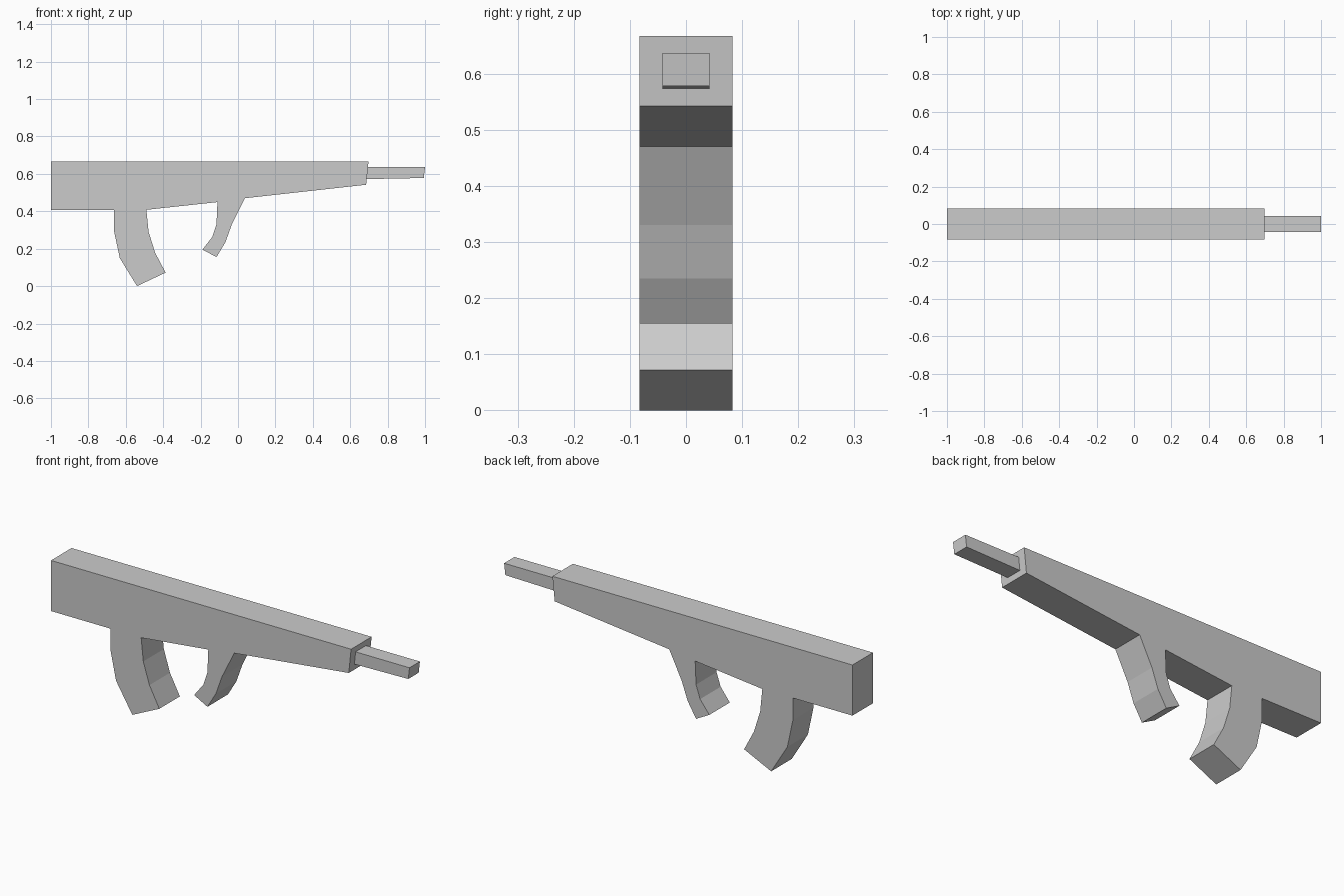
import bpy
import bmesh

if "Cube" in bpy.data.objects:
    bpy.data.objects.remove(bpy.data.objects["Cube"])


def prism(name, profile, half_width):
    """Extrude an (x, z) outline symmetrically along y."""
    bm = bmesh.new()
    face = bm.faces.new([bm.verts.new((x, -half_width, z)) for x, z in profile])
    new = bmesh.ops.extrude_face_region(bm, geom=[face], use_keep_orig=True)["geom"]
    verts = [v for v in new if isinstance(v, bmesh.types.BMVert)]
    bmesh.ops.translate(bm, verts=verts, vec=(0, 2 * half_width, 0))
    bmesh.ops.recalc_face_normals(bm, faces=bm.faces)
    mesh = bpy.data.meshes.new(name)
    bm.to_mesh(mesh)
    bm.free()
    obj = bpy.data.objects.new(name, mesh)
    bpy.context.collection.objects.link(obj)
    return obj


# Curved rear grip, from its rear root round to its front root
rear_grip = [(-0.663, 0.408), (-0.663, 0.295), (-0.632, 0.15), (-0.54, 0.0),
             (-0.387, 0.072), (-0.443, 0.178), (-0.478, 0.29), (-0.49, 0.408)]

# Slimmer front grip
front_grip = [(-0.11, 0.449), (-0.115, 0.33), (-0.138, 0.262), (-0.19, 0.195),
              (-0.115, 0.155), (-0.067, 0.235), (-0.033, 0.33), (0.037, 0.47)]

# Receiver with both grips as one continuous silhouette
receiver = [(-1.0, 0.667), (-1.0, 0.408)] + rear_grip + front_grip
receiver += [(0.685, 0.542), (0.698, 0.667)]
prism("receiver_and_grips", receiver, 0.083)

# Square barrel with slightly raked ends
prism("barrel", [(0.68, 0.637), (0.68, 0.572), (0.993, 0.578), (1.0, 0.637)], 0.042)
